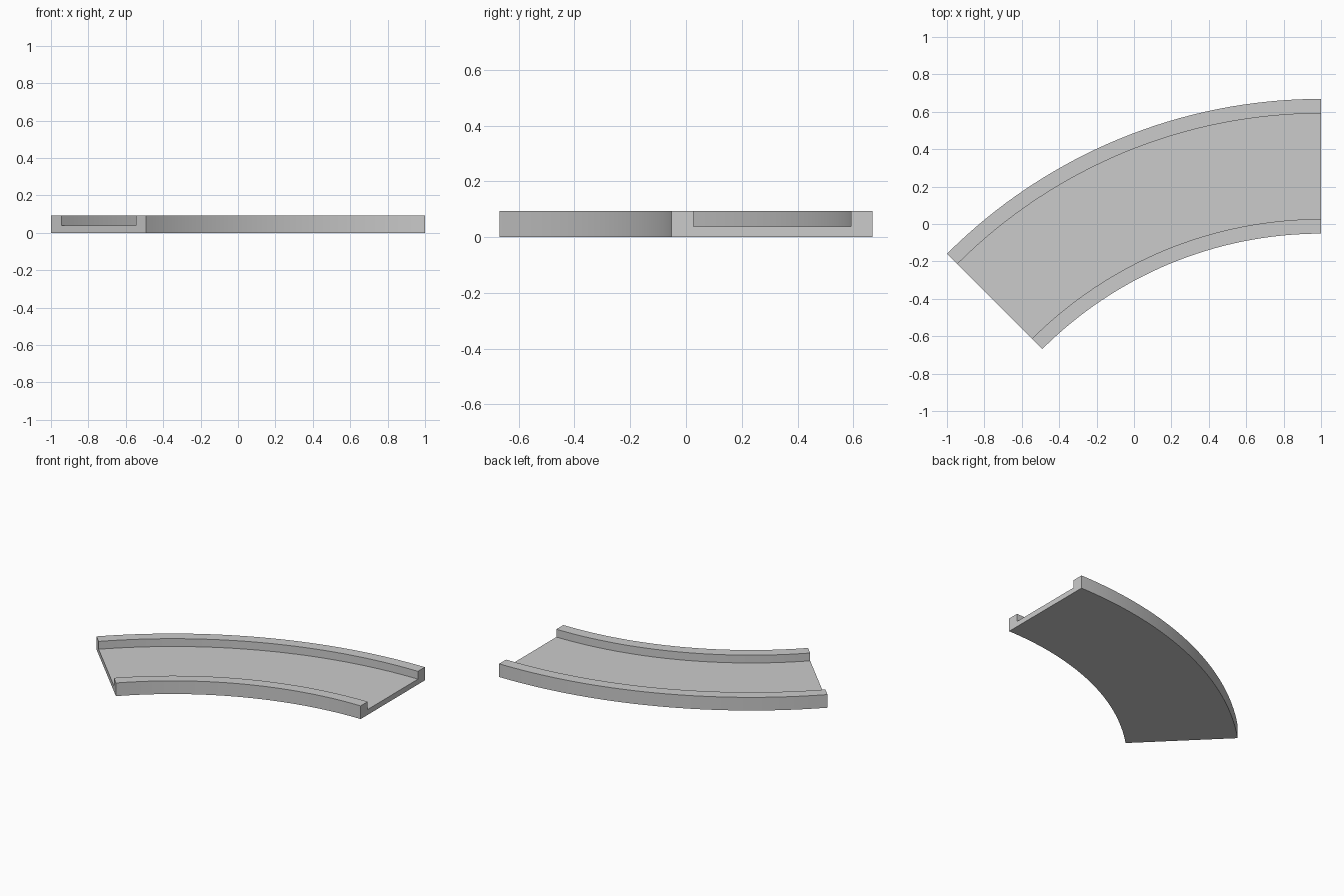
import bpy, bmesh
from math import radians, sqrt
from mathutils import Vector

if "Cube" in bpy.data.objects:
    bpy.data.objects.remove(bpy.data.objects["Cube"])

R_OUT = 2 * sqrt(2)          # outer radius: 45 degree sweep spans 2 units in x
R_IN = 2.108
WALL = 0.078
HEIGHT, FLOOR = 0.0935, 0.038
CENTRE = Vector((1.0, -(R_OUT + R_IN * sqrt(0.5)) / 2, 0))

# U-shaped channel cross-section (radius, height)
profile = [(R_IN, 0), (R_OUT, 0), (R_OUT, HEIGHT), (R_OUT - WALL, HEIGHT),
           (R_OUT - WALL, FLOOR), (R_IN + WALL, FLOOR),
           (R_IN + WALL, HEIGHT), (R_IN, HEIGHT)]

# Sweep the section around the bend and cap both ends
bm = bmesh.new()
verts = [bm.verts.new(CENTRE + Vector((0, r, z))) for r, z in profile]
edges = [bm.edges.new((v, verts[(i + 1) % len(verts)])) for i, v in enumerate(verts)]
res = bmesh.ops.spin(bm, geom=verts + edges, cent=CENTRE, axis=(0, 0, 1),
                     angle=radians(45), steps=32)
end_edges = [e for e in res["geom_last"] if isinstance(e, bmesh.types.BMEdge)]
bmesh.ops.contextual_create(bm, geom=edges)
bmesh.ops.contextual_create(bm, geom=end_edges)
bmesh.ops.recalc_face_normals(bm, faces=bm.faces)

mesh = bpy.data.meshes.new("curved_track")
bm.to_mesh(mesh)
bm.free()
track = bpy.data.objects.new("curved_track", mesh)
bpy.context.collection.objects.link(track)

# Smooth along the curve, sharp at the section corners
bpy.context.view_layer.objects.active = track
track.select_set(True)
bpy.ops.object.shade_smooth_by_angle(angle=radians(30))
